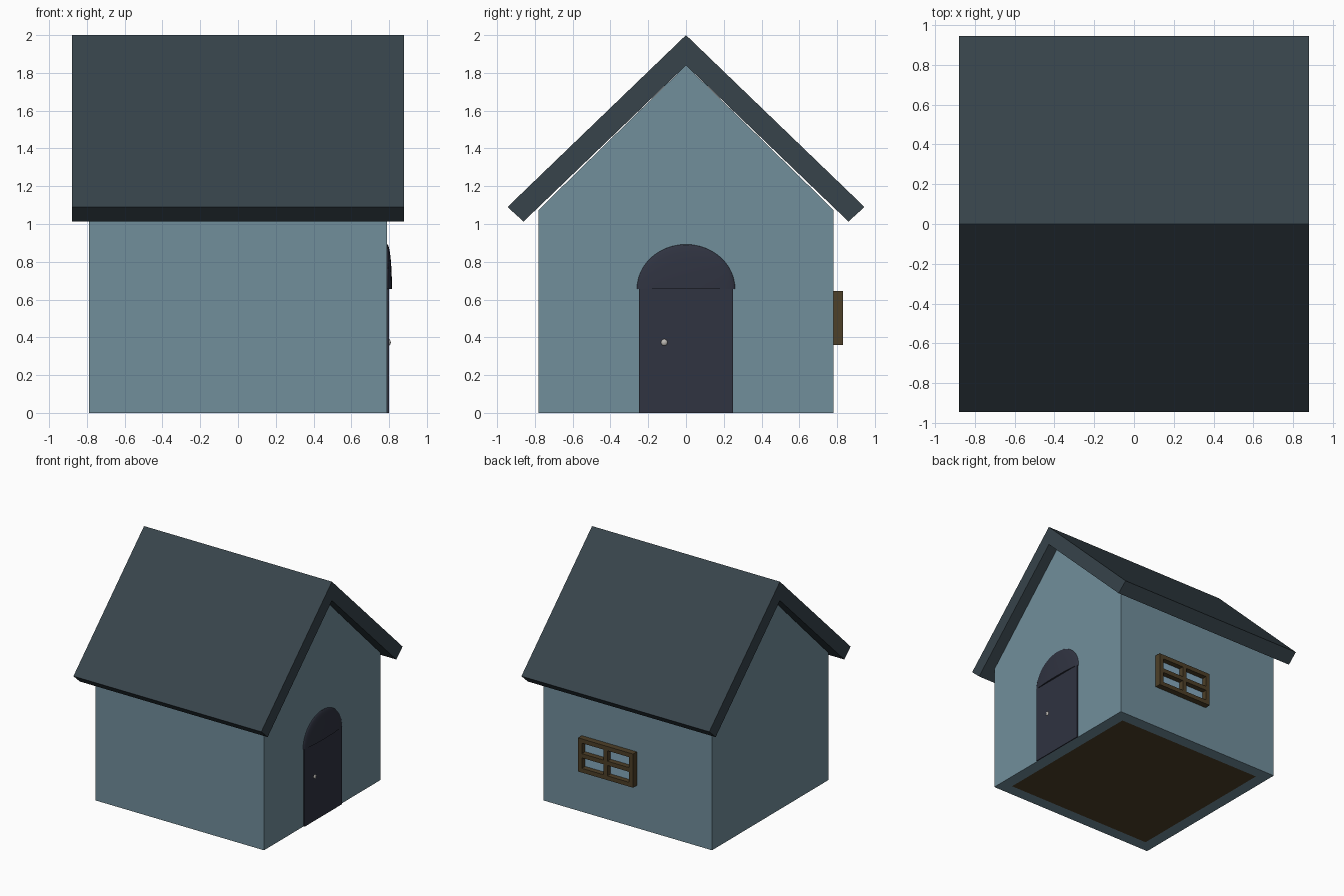
import bpy, bmesh
from mathutils import Matrix, Vector

if "Cube" in bpy.data.objects:
    bpy.data.objects.remove(bpy.data.objects["Cube"])


def material(name, rgb):
    m = bpy.data.materials.new(name)
    m.diffuse_color = (*rgb, 1)
    m.use_nodes = True
    m.node_tree.nodes["Principled BSDF"].inputs["Base Color"].default_value = m.diffuse_color
    return m


WALL = material("wall_blue", (0.165, 0.272, 0.33))
ROOF = material("roof_slate", (0.038, 0.057, 0.07))
DOOR = material("door_navy", (0.029, 0.033, 0.052))
WOOD = material("wood_brown", (0.075, 0.05, 0.021))
GLASS = material("glass_blue", (0.24, 0.40, 0.52))
METAL = material("knob_metal", (0.5, 0.48, 0.45))


def finish(name, bm, mat):
    bmesh.ops.recalc_face_normals(bm, faces=bm.faces)
    me = bpy.data.meshes.new(name)
    bm.to_mesh(me)
    bm.free()
    me.materials.append(mat)
    ob = bpy.data.objects.new(name, me)
    bpy.context.collection.objects.link(ob)
    return ob


def add_box(bm, x, y, z):
    """Box spanning the (min, max) pairs."""
    size = Vector((x[1] - x[0], y[1] - y[0], z[1] - z[0]))
    mid = Vector((sum(x) / 2, sum(y) / 2, sum(z) / 2))
    bmesh.ops.create_cube(bm, size=1, matrix=Matrix.Translation(mid) @ Matrix.Diagonal((*size, 1)))


def box(name, x, y, z, mat):
    bm = bmesh.new()
    add_box(bm, x, y, z)
    return finish(name, bm, mat)


def prism(name, profile, x0, x1, mat):
    """Extrude a (y, z) profile along x."""
    bm = bmesh.new()
    face = bm.faces.new([bm.verts.new((x0, y, z)) for y, z in profile])
    ext = bmesh.ops.extrude_face_region(bm, geom=[face])["geom"]
    bmesh.ops.translate(bm, vec=(x1 - x0, 0, 0),
                        verts=[v for v in ext if isinstance(v, bmesh.types.BMVert)])
    return finish(name, bm, mat)


def ellipsoid(name, centre, radii, mat, segments, upper_only=False):
    bm = bmesh.new()
    bmesh.ops.create_uvsphere(bm, u_segments=segments, v_segments=segments // 2, radius=1)
    if upper_only:
        bmesh.ops.bisect_plane(bm, geom=bm.verts[:] + bm.edges[:] + bm.faces[:],
                               plane_co=(0, 0, 0), plane_no=(0, 0, 1), clear_inner=True)
        bmesh.ops.holes_fill(bm, edges=[e for e in bm.edges if e.is_boundary])
    bmesh.ops.transform(bm, verts=bm.verts,
                        matrix=Matrix.Translation(centre) @ Matrix.Diagonal((*radii, 1)))
    ob = finish(name, bm, mat)
    bpy.context.view_layer.objects.active = ob
    ob.select_set(True)
    bpy.ops.object.shade_smooth_by_angle()
    ob.select_set(False)
    return ob


# Hollow wall shell
WX, WY, EAVE, T = 0.79, 0.78, 1.075, 0.1
bm = bmesh.new()
rings = []
for inset in (0, T):
    for z in (0, EAVE):
        rings.append([bm.verts.new((sx * (WX - inset), sy * (WY - inset), z))
                      for sx, sy in ((-1, -1), (1, -1), (1, 1), (-1, 1))])
for a, b in ((0, 1), (2, 3), (0, 2), (1, 3)):
    for i in range(4):
        j = (i + 1) % 4
        bm.faces.new((rings[a][i], rings[a][j], rings[b][j], rings[b][i]))
finish("walls", bm, WALL)

# Gable ends
gable = [(-WY, EAVE), (WY, EAVE), (0, 1.84)]
prism("gable_right", gable, WX - T, WX, WALL)
prism("gable_left", gable, -WX, -WX + T, WALL)

# Floor
box("floor", (-WX + T, WX - T), (-WY + T, WY - T), (0, 0.05), WOOD)

# Pitched roof
prism("roof", [(0, 2), (0.945, 1.09), (0.86, 1.013), (0, 1.84), (-0.86, 1.013), (-0.945, 1.09)],
      -0.88, 0.88, ROOF)

# Door with domed arch and knob
box("door", (0.76, 0.80), (-0.25, 0.25), (0, 0.656), DOOR)
ellipsoid("door_arch", (0.79, 0, 0.655), (0.025, 0.26, 0.237), DOOR, 48, upper_only=True)
ellipsoid("door_knob", (0.797, -0.115, 0.373), (0.012, 0.018, 0.018), METAL, 16)

# Window on the back wall: frame, cross bars, glass
X0, X1, Z0, Z1, W = -0.085, 0.43, 0.36, 0.645, 0.036
Y = (0.77, 0.83)
xm, zm = (X0 + X1) / 2, (Z0 + Z1) / 2
bm = bmesh.new()
for x in (X0, xm - W / 2, X1 - W):
    add_box(bm, (x, x + W), Y, (Z0, Z1))
for z in (Z0, zm - W / 2, Z1 - W):
    for xa, xb in ((X0 + W, xm - W / 2), (xm + W / 2, X1 - W)):
        add_box(bm, (xa, xb), Y, (z, z + W))
finish("window_frame", bm, WOOD)
box("window_glass", (X0 + W / 2, X1 - W / 2), (0.77, 0.786), (Z0 + W / 2, Z1 - W / 2), GLASS)
